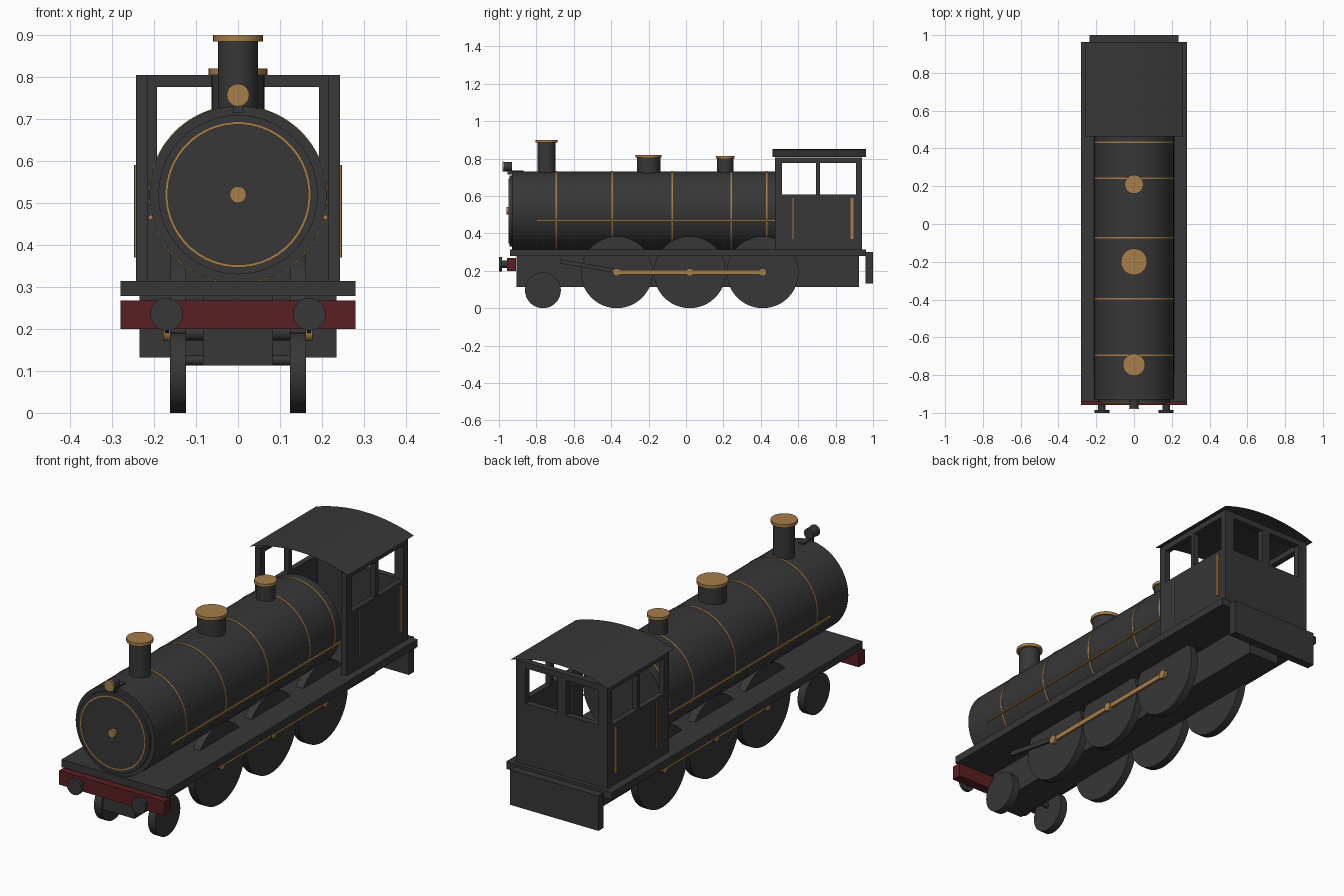
import bpy, bmesh, math
from mathutils import Vector, Matrix

if "Cube" in bpy.data.objects:
    bpy.data.objects.remove(bpy.data.objects["Cube"])


def material(name, rgb):
    m = bpy.data.materials.new(name)
    m.diffuse_color = (*rgb, 1)
    m.use_nodes = True
    m.node_tree.nodes["Principled BSDF"].inputs["Base Color"].default_value = m.diffuse_color
    return m


DARK = material("charcoal_paint", (0.038, 0.038, 0.038))
GOLD = material("brass", (0.38, 0.21, 0.065))
RED = material("dark_red", (0.10, 0.014, 0.016))


def finish(name, bm, mat, smooth=False):
    bmesh.ops.recalc_face_normals(bm, faces=bm.faces)
    me = bpy.data.meshes.new(name)
    bm.to_mesh(me)
    bm.free()
    me.materials.append(mat)
    ob = bpy.data.objects.new(name, me)
    bpy.context.collection.objects.link(ob)
    if smooth:
        bpy.ops.object.select_all(action='DESELECT')
        ob.select_set(True)
        bpy.context.view_layer.objects.active = ob
        bpy.ops.object.shade_smooth_by_angle(angle=math.radians(35))
    return ob


def box(name, x, y, z, mat=DARK):
    """Box from (min, max) pairs."""
    bm = bmesh.new()
    bmesh.ops.create_cube(bm, size=1)
    for v in bm.verts:
        v.co = [(a + b) / 2 + c * (b - a) for (a, b), c in zip((x, y, z), v.co)]
    return finish(name, bm, mat)


def rod(name, p, q, r, mat=DARK, sides=32, smooth=True):
    """Capped cylinder between two points."""
    p, q = Vector(p), Vector(q)
    bm = bmesh.new()
    rot = (q - p).to_track_quat('Z', 'Y').to_matrix().to_4x4()
    bmesh.ops.create_cone(bm, cap_ends=True, segments=sides, radius1=r, radius2=r,
                          depth=(q - p).length,
                          matrix=Matrix.Translation((p + q) / 2) @ rot)
    return finish(name, bm, mat, smooth)


def hoop(name, y0, y1, r0, r1, z, mat, sides=32):
    """Flat ring around the y axis with a rectangular section."""
    bm = bmesh.new()
    rows = []
    for i in range(sides):
        a = 2 * math.pi * (i + 0.5) / sides
        rows.append([bm.verts.new((r * math.cos(a), y, z + r * math.sin(a)))
                     for r, y in ((r0, y0), (r1, y0), (r1, y1), (r0, y1))])
    for i in range(sides):
        a, b = rows[i], rows[(i + 1) % sides]
        for k in range(4):
            bm.faces.new((a[k], a[(k + 1) % 4], b[(k + 1) % 4], b[k]))
    return finish(name, bm, mat)


# Boiler and smokebox front
BZ, BR = 0.52, 0.211
rod("boiler", (0, -0.93, BZ), (0, 0.48, BZ), BR, sides=48, smooth=False)
rod("smokebox_door", (0, -0.945, BZ), (0, -0.925, BZ), 0.19, sides=48)
hoop("door_ring", -0.949, -0.94, 0.167, 0.174, BZ, GOLD, 48)
rod("door_knob", (0, -0.96, BZ), (0, -0.94, BZ), 0.02, GOLD, 16)
for i, y in enumerate((-0.695, -0.395, -0.073, 0.243, 0.433)):
    hoop(f"boiler_band_{i}", y - 0.004, y + 0.004, BR - 0.006, BR + 0.002, BZ, GOLD, 48)

# Chimney, dome and safety valve with brass caps
for name, y, r, rc, z0, z1 in (("chimney", -0.745, 0.048, 0.059, 0.885, 0.9),
                               ("dome", -0.2, 0.063, 0.07, 0.805, 0.82),
                               ("safety_valve", 0.21, 0.043, 0.05, 0.8, 0.814)):
    rod(name, (0, y, 0.68), (0, y, z0), r)
    rod(name + "_cap", (0, y, z0), (0, y, z1), rc, GOLD)

# Front lamp
rod("lamp", (0, -0.975, 0.757), (0, -0.93, 0.757), 0.025, sides=20)
rod("lamp_lens", (0, -0.98, 0.757), (0, -0.974, 0.757), 0.027, GOLD, 20)
box("lamp_bracket", (-0.012, 0.012), (-0.955, -0.87), (0.715, 0.737))

# Running plate, frame and beams
box("running_plate", (-0.28, 0.28), (-0.94, 0.963), (0.278, 0.314))
box("frame", (-0.083, 0.083), (-0.905, 0.925), (0.113, 0.28))
box("front_beam", (-0.28, 0.28), (-0.957, -0.91), (0.2, 0.268), RED)
box("rear_beam", (-0.235, 0.235), (0.96, 1.0), (0.132, 0.3))

# Cab back wall
BACK = (0.912, 0.942)
box("cab_back_lower", (-0.243, 0.243), BACK, (0.31, 0.607))
box("cab_back_top", (-0.243, 0.243), BACK, (0.776, 0.805))
box("cab_back_middle_post", (-0.022, 0.022), BACK, (0.607, 0.776))

# Curved sheet roof
bm = bmesh.new()
prev = None
for i in range(17):
    x = -0.26 + 0.52 * i / 16
    z = 0.807 + 0.044 * (1 - (x / 0.26) ** 2)
    pair = [bm.verts.new((x, y, z)) for y in (0.462, 0.963)]
    if prev:
        bm.faces.new((prev[0], pair[0], pair[1], prev[1]))
    prev = pair
roof = finish("cab_roof", bm, DARK, True)
if roof.data.polygons[8].normal.z < 0:
    roof.data.flip_normals()

# Parts repeated on both sides
for side, s in (("right", 1), ("left", -1)):
    def span(a, b):
        return tuple(sorted((s * a, s * b)))

    # Cab side with two windows
    wall = span(0.215, 0.243)
    box(f"cab_side_lower_{side}", wall, (0.476, 0.942), (0.31, 0.607))
    box(f"cab_side_top_{side}", wall, (0.476, 0.942), (0.776, 0.805))
    for i, ys in enumerate(((0.476, 0.513), (0.695, 0.717), (0.91, 0.942))):
        box(f"cab_side_post_{side}_{i}", wall, ys, (0.607, 0.776))
    box(f"cab_back_post_{side}", span(0.193, 0.215), BACK, (0.607, 0.776))
    box(f"cab_grab_rail_rear_{side}", span(0.24, 0.248), (0.879, 0.895), (0.37, 0.59), GOLD)
    box(f"cab_grab_rail_front_{side}", span(0.24, 0.246), (0.57, 0.576), (0.37, 0.59), GOLD)

    # Boiler handrail
    rod(f"boiler_handrail_{side}", (s * 0.208, -0.8, 0.466), (s * 0.208, 0.476, 0.466),
        0.006, GOLD, 8)

    # Wheels
    for i, y in enumerate((-0.37, 0.02, 0.41)):
        rod(f"driving_wheel_{side}_{i}", (s * 0.124, y, 0.192), (s * 0.162, y, 0.192), 0.192, sides=48)
        rod(f"crank_pin_{side}_{i}", (s * 0.16, y, 0.192), (s * 0.178, y, 0.192), 0.021, GOLD, 16)
        rod(f"driving_axle_{side}_{i}", (0, y, 0.192), (s * 0.13, y, 0.192), 0.02, sides=12)
    rod(f"leading_wheel_{side}", (s * 0.124, -0.765, 0.096), (s * 0.162, -0.765, 0.096), 0.096)
    rod(f"leading_axle_{side}", (0, -0.765, 0.125), (s * 0.13, -0.765, 0.125), 0.012, sides=12)

    # Coupling rod and connecting rod
    box(f"coupling_rod_{side}", span(0.164, 0.174), (-0.37, 0.41), (0.181, 0.203), GOLD)
    piston = box(f"connecting_rod_{side}", span(0.164, 0.174), (-0.155, 0.155), (-0.011, 0.011))
    piston.location = (0, -0.52, 0.224)
    piston.rotation_euler = (-math.atan2(0.052, 0.3), 0, 0)

    # Buffers
    rod(f"buffer_stem_{side}", (s * 0.17, -0.99, 0.235), (s * 0.17, -0.95, 0.235), 0.02, sides=16)
    rod(f"buffer_head_{side}", (s * 0.17, -1.0, 0.235), (s * 0.17, -0.985, 0.235), 0.039, sides=24)
